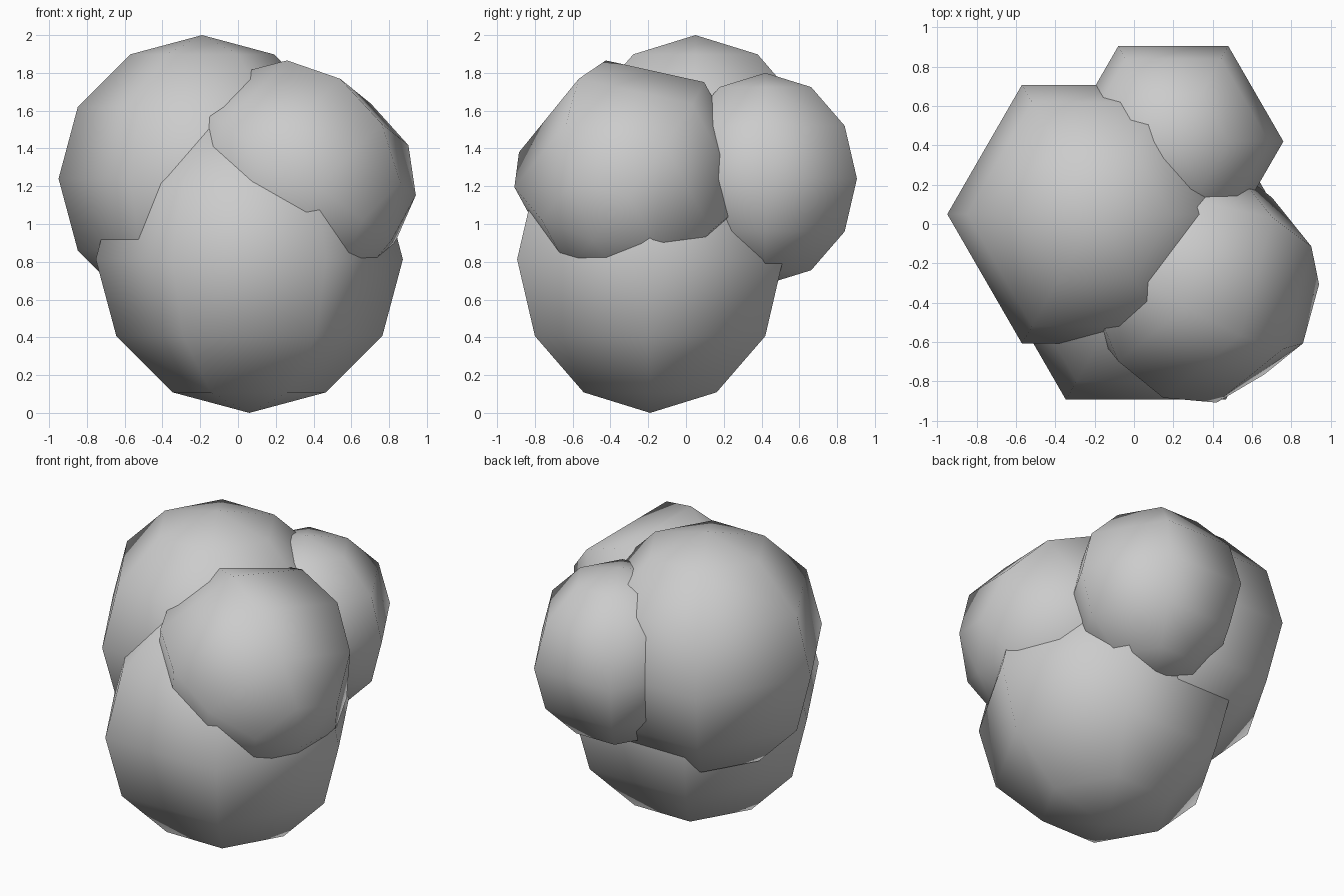
import bpy, bmesh
from math import sin, cos, pi, radians

if "Cube" in bpy.data.objects:
    bpy.data.objects.remove(bpy.data.objects["Cube"])


def ball(name, radius, centre, turn=(0, 0, 0)):
    """Low-poly ball: a half-circle arc spun in six steps, a corner on local +x."""
    bm = bmesh.new()
    arc = [bm.verts.new((radius * sin(i * pi / 6), 0, radius * cos(i * pi / 6)))
           for i in range(7)]
    edges = [bm.edges.new(pair) for pair in zip(arc, arc[1:])]
    bmesh.ops.spin(bm, geom=arc + edges, cent=(0, 0, 0), axis=(0, 0, 1),
                   angle=2 * pi, steps=6, use_duplicate=False)
    bmesh.ops.remove_doubles(bm, verts=bm.verts, dist=1e-4)
    bmesh.ops.dissolve_degenerate(bm, edges=bm.edges, dist=1e-5)
    bmesh.ops.recalc_face_normals(bm, faces=bm.faces)
    for f in bm.faces:
        f.smooth = True
    mesh = bpy.data.meshes.new(name)
    bm.to_mesh(mesh)
    bm.free()
    obj = bpy.data.objects.new(name, mesh)
    obj.location = centre
    obj.rotation_euler = [radians(a) for a in turn]
    bpy.context.collection.objects.link(obj)
    return obj


# Four overlapping lobes of the cluster
ball("bottom_lobe", 0.813, (0.06, -0.19, 0.813))
ball("top_left_lobe", 0.76, (-0.19, 0.05, 1.24))
ball("back_lobe", 0.56, (0.20, 0.42, 1.24))
# Tilted lobe at the front right
ball("front_right_lobe", 0.637, (0.312, -0.283, 1.247), (23.9, -55.0, -51.2))
